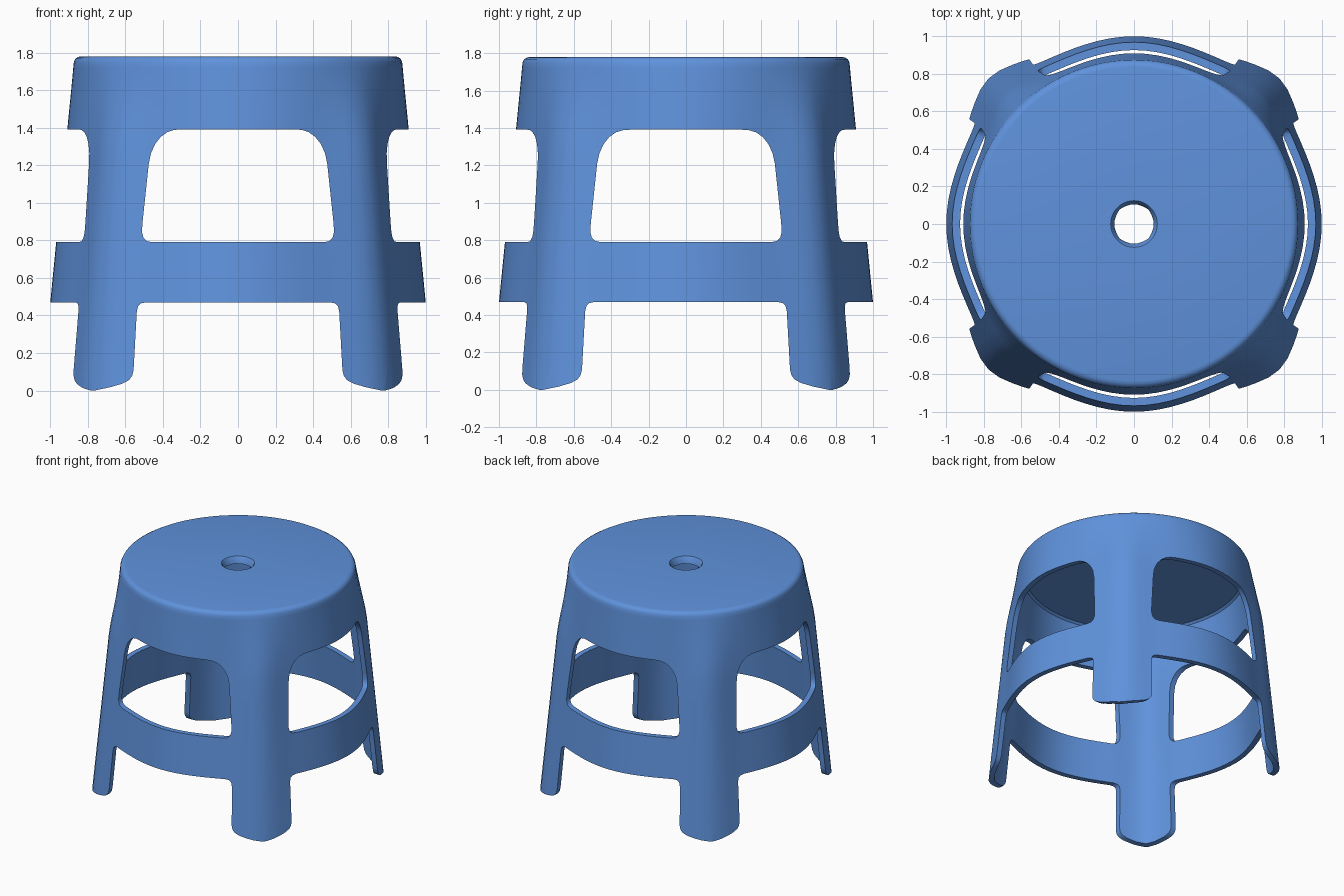
import bpy, bmesh, math

if "Cube" in bpy.data.objects:
    bpy.data.objects.remove(bpy.data.objects["Cube"])

SEGS = 96
WALL = 0.042

plastic = bpy.data.materials.new("blue plastic")
plastic.diffuse_color = (0.115, 0.29, 0.72, 1)
plastic.use_nodes = True
plastic.node_tree.nodes["Principled BSDF"].inputs["Base Color"].default_value = plastic.diffuse_color


def make_object(name, bm):
    bmesh.ops.recalc_face_normals(bm, faces=bm.faces[:])
    mesh = bpy.data.meshes.new(name)
    bm.to_mesh(mesh)
    bm.free()
    mesh.materials.append(plastic)
    obj = bpy.data.objects.new(name, mesh)
    bpy.context.collection.objects.link(obj)
    return obj


def wall_radius(z):
    return 1.046 - 0.0985 * z


def corner_bulge(angle, z):
    # Round at the seat, swelling at the four diagonals lower down
    t = max(0.0, min(1.0, (1.75 - z) / 0.45))
    off = math.degrees(angle) % 90 - 45
    return t * (0.05 * math.exp(-(off / 9.5) ** 2)
                - 0.006 * (1 - math.cos(8 * angle)))


# Closed wall section: outside, seat rim, seat hole, underside, inside
heights = [0, 0.15, 0.3, 0.6, 0.9, 1.1, 1.25, 1.34, 1.45, 1.55, 1.65]
section = [(wall_radius(z), z) for z in heights]
section += [(0.877, 1.72), (0.874, 1.75), (0.865, 1.768), (0.85, 1.777),
            (0.835, 1.78), (0.124, 1.78), (0.117, 1.772), (0.105, 1.725),
            (0.815, 1.725), (0.832, 1.71)]
section += [(wall_radius(z) - WALL, z) for z in reversed(heights)]

bm = bmesh.new()
rings = []
for r, z in section:
    ring = []
    for i in range(SEGS):
        a = 2 * math.pi * i / SEGS
        rr = r + corner_bulge(a, z)
        ring.append(bm.verts.new((rr * math.cos(a), rr * math.sin(a), z)))
    rings.append(ring)
for k, ring in enumerate(rings):
    nxt = rings[(k + 1) % len(rings)]
    for i in range(SEGS):
        j = (i + 1) % SEGS
        bm.faces.new((ring[i], ring[j], nxt[j], nxt[i]))
stool = make_object("stool_body", bm)

# Half outlines of the openings (x, z), mirrored to full prisms
window = [(0.455, 0.79), (0.485, 0.796), (0.504, 0.815), (0.511, 0.845),
          (0.509, 0.89), (0.475, 1.21), (0.463, 1.265), (0.44, 1.315),
          (0.41, 1.352), (0.375, 1.377), (0.34, 1.388), (0.30, 1.391)]
leg_gap = [(0.49, 0.47), (0.517, 0.464), (0.532, 0.45), (0.539, 0.42),
           (0.556, 0.11), (0.563, 0.08), (0.58, 0.056), (0.615, 0.037),
           (0.68, 0.018), (0.765, 0.0), (0.765, -0.1)]


def cut_opening(outline, turned):
    full = outline + [(-x, z) for x, z in reversed(outline)]
    bm = bmesh.new()
    ends = []
    for d in (-1.5, 1.5):
        ends.append([bm.verts.new((d, x, z) if turned else (x, d, z))
                     for x, z in full])
    n = len(full)
    bm.faces.new(ends[0])
    bm.faces.new(ends[1])
    for i in range(n):
        j = (i + 1) % n
        bm.faces.new((ends[0][i], ends[0][j], ends[1][j], ends[1][i]))
    cutter = make_object("opening_cutter", bm)
    cutter.hide_render = True
    mod = stool.modifiers.new("opening", 'BOOLEAN')
    mod.operation = 'DIFFERENCE'
    mod.solver = 'EXACT'
    mod.object = cutter
    bpy.ops.object.modifier_apply(modifier=mod.name)
    bpy.data.objects.remove(cutter)


bpy.context.view_layer.objects.active = stool
stool.select_set(True)

# Windows and leg gaps, front to back and side to side
for outline in (window, leg_gap):
    for turned in (False, True):
        cut_opening(outline, turned)

bpy.ops.object.shade_smooth_by_angle(angle=math.radians(35))
